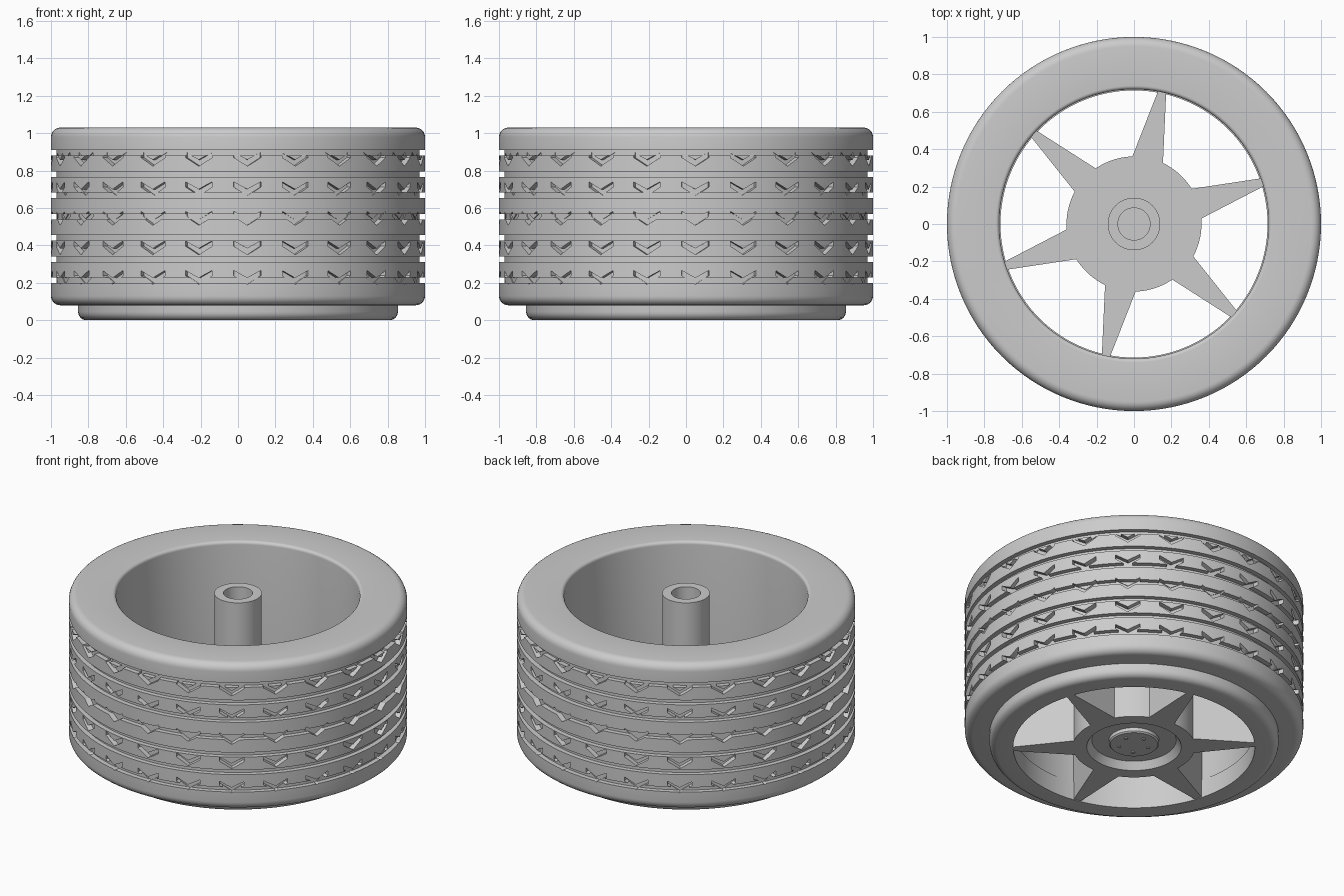
import bpy, bmesh, math
from math import sin, cos, pi, radians

cube = bpy.data.objects.get("Cube")
if cube:
    bpy.data.objects.remove(cube)

grey = bpy.data.materials.new("light_grey")
grey.use_nodes = True
grey.diffuse_color = (0.6, 0.6, 0.6, 1)
grey.node_tree.nodes["Principled BSDF"].inputs["Base Color"].default_value = (0.6, 0.6, 0.6, 1)


def finish(name, bm):
    bmesh.ops.recalc_face_normals(bm, faces=bm.faces)
    mesh = bpy.data.meshes.new(name)
    bm.to_mesh(mesh)
    bm.free()
    mesh.materials.append(grey)
    ob = bpy.data.objects.new(name, mesh)
    bpy.context.collection.objects.link(ob)
    return ob


def activate(ob):
    bpy.ops.object.select_all(action='DESELECT')
    ob.select_set(True)
    bpy.context.view_layer.objects.active = ob


def smooth(ob):
    activate(ob)
    bpy.ops.object.shade_smooth_by_angle(angle=radians(30))


def cut(ob, cutter):
    cutter.hide_render = True
    mod = ob.modifiers.new("cut", 'BOOLEAN')
    mod.operation = 'DIFFERENCE'
    mod.solver = 'EXACT'
    mod.object = cutter
    activate(ob)
    bpy.ops.object.modifier_apply(modifier=mod.name)
    bpy.data.objects.remove(cutter)


def lathe(name, profile, segments=128):
    """Revolve a closed (radius, z) profile; points on the axis are merged."""
    bm = bmesh.new()
    rings = []
    for k in range(segments):
        a = 2 * pi * k / segments
        rings.append([bm.verts.new((r * cos(a), r * sin(a), z)) for r, z in profile])
    n = len(profile)
    for k in range(segments):
        p, q = rings[k], rings[(k + 1) % segments]
        for i in range(n):
            j = (i + 1) % n
            if profile[i][0] > 0 or profile[j][0] > 0:
                bm.faces.new((p[i], q[i], q[j], p[j]))
    bmesh.ops.remove_doubles(bm, verts=bm.verts, dist=1e-5)
    bmesh.ops.dissolve_degenerate(bm, edges=bm.edges, dist=1e-6)
    return finish(name, bm)


def fillet(r, z, radius, start, steps=6):
    """Quarter-round points about a centre, running counter-clockwise."""
    return [(r + radius * cos(radians(start + 90 * i / steps)),
             z + radius * sin(radians(start + 90 * i / steps))) for i in range(steps + 1)]


def prism(bm, lower, upper):
    """Close two matching outlines into a solid."""
    a = [bm.verts.new(p) for p in lower]
    b = [bm.verts.new(p) for p in upper]
    bm.faces.new(a)
    bm.faces.new(b)
    for i in range(len(a)):
        j = (i + 1) % len(a)
        bm.faces.new((a[i], a[j], b[j], b[i]))


# Tyre: rounded ring with seven grooves round the tread
profile = [(0.72, 0.08)] + fillet(0.95, 0.13, 0.05, -90)
for i in reversed(range(7)):
    z = 0.895 - 0.1137 * i
    profile += [(1, z - 0.015), (0.97, z - 0.015), (0.97, z + 0.015), (1, z + 0.015)]
profile += fillet(0.95, 0.98, 0.05, 0) + fillet(0.74, 1.01, 0.02, 90)
tyre = lathe("tyre", profile)

# Chevron tread cuts: five rows of 24
bm = bmesh.new()
chevron = [(0, 0), (0.073, 0.046), (0.073, 0.074), (0, 0.034), (-0.073, 0.074), (-0.073, 0.046)]
for row in range(5):
    for k in range(24):
        mid = radians(-90 + 2.87 + 15 * k)
        outlines = [[(r * cos(mid + a), r * sin(mid + a), 0.824 - 0.158 * row + z)
                     for a, z in chevron] for r in (0.965, 1.04)]
        prism(bm, *outlines)
cut(tyre, finish("chevron_cutter", bm))
smooth(tyre)

# Rim lip below the tyre
lip = lathe("rim_lip", [(0.714, 0.12), (0.714, 0)] + fillet(0.81, 0.045, 0.045, -90) + [(0.855, 0.12)])
smooth(lip)

# Six tapered spokes joined to the hub disc
outline = []
for k in range(6):
    mid = radians(78 + 60 * k)
    half = radians(13.4)
    for r, a in ((0.361, -half), (0.725, -0.03), (0.725, 0.03)):
        outline.append((r * cos(mid + a), r * sin(mid + a)))
    for i in range(8):
        a = mid + half + (radians(60) - 2 * half) * i / 8
        outline.append((0.361 * cos(a), 0.361 * sin(a)))
bm = bmesh.new()
prism(bm, [(x, y, 0.004) for x, y in outline], [(x, y, 0.35) for x, y in outline])
spokes = finish("spokes_and_hub", bm)
cut(spokes, lathe("hub_recess_cutter", [(0, -0.02), (0.295, -0.02), (0.25, 0.05), (0, 0.05)], 64))
smooth(spokes)

# Centre cap with five studs
cap = lathe("hub_cap", [(0, 0.06), (0, 0.02), (0.14, 0.02), (0.148, 0.028), (0.148, 0.06)], 64)
smooth(cap)
bm = bmesh.new()
for k in range(5):
    a = radians(90 + 72 * k)
    ring = [(0.09 * cos(a) + 0.011 * cos(t * pi / 6), 0.09 * sin(a) + 0.011 * sin(t * pi / 6))
            for t in range(12)]
    prism(bm, [(x, y, 0.014) for x, y in ring], [(x, y, 0.03) for x, y in ring])
smooth(finish("hub_studs", bm))

# Axle post with a bored top
post = lathe("axle_post", [(0, 0.3), (0.14, 0.3), (0.14, 1.03), (0.086, 1.03), (0.086, 0.42), (0, 0.42)], 64)
smooth(post)
